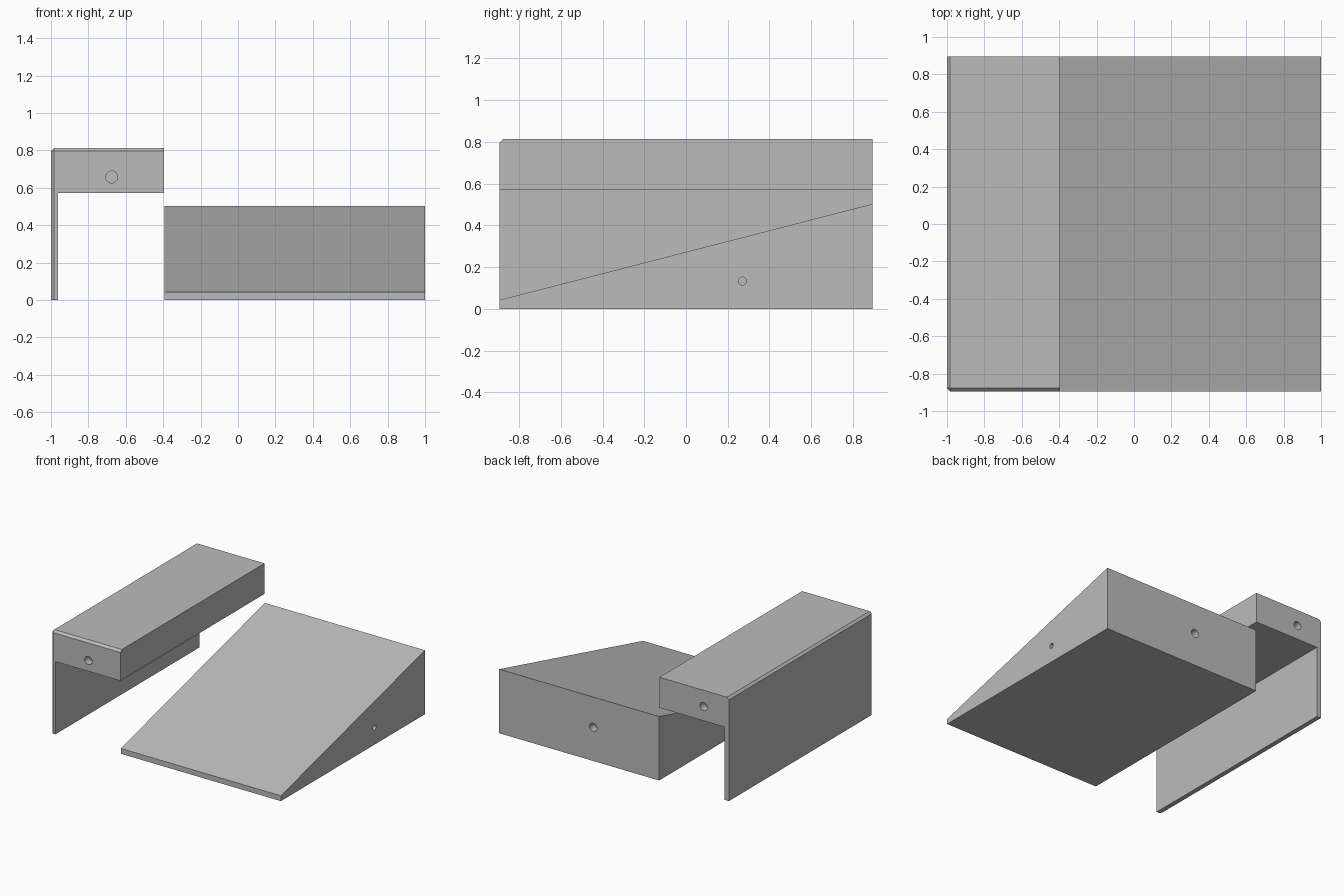
import bpy, bmesh, math
from mathutils import Vector

if "Cube" in bpy.data.objects:
    bpy.data.objects.remove(bpy.data.objects["Cube"])

HALF_Y = 0.895
GREY = (0.5, 0.5, 0.5, 1)

grey = bpy.data.materials.new("plain grey")
grey.use_nodes = True
grey.diffuse_color = GREY
grey.node_tree.nodes["Principled BSDF"].inputs["Base Color"].default_value = GREY


def extrude(name, profile, along, chamfer=0, chamfer_test=None):
    """Prism from a closed profile of points, pushed by a vector."""
    bm = bmesh.new()
    face = bm.faces.new([bm.verts.new(p) for p in profile])
    moved = bmesh.ops.extrude_face_region(bm, geom=[face])["geom"]
    bmesh.ops.translate(bm, vec=along, verts=[v for v in moved if isinstance(v, bmesh.types.BMVert)])
    bmesh.ops.recalc_face_normals(bm, faces=bm.faces)
    if chamfer:
        edges = [e for e in bm.edges if chamfer_test(e)]
        bmesh.ops.bevel(bm, geom=edges, offset=chamfer, segments=1, profile=0.5, affect='EDGES')
    mesh = bpy.data.meshes.new(name)
    bm.to_mesh(mesh)
    bm.free()
    obj = bpy.data.objects.new(name, mesh)
    bpy.context.collection.objects.link(obj)
    mesh.materials.append(grey)
    return obj


def drill(obj, name, centre, axis, radius, depth=0.06):
    """Blind round hole centred on a face."""
    bpy.ops.mesh.primitive_cylinder_add(
        vertices=32, radius=radius, depth=2 * depth, location=centre,
        rotation=Vector(axis).to_track_quat('Z', 'Y').to_euler())
    cutter = bpy.context.object
    cutter.name = name
    cutter.data.materials.append(grey)
    mod = obj.modifiers.new(name, 'BOOLEAN')
    mod.object, mod.operation, mod.solver = cutter, 'DIFFERENCE', 'EXACT'
    bpy.context.view_layer.objects.active = obj
    bpy.ops.object.modifier_apply(modifier=name)
    bpy.data.objects.remove(cutter)


# Sloping wedge
LEFT, RIGHT = -0.393, 1.0
wedge = extrude("wedge_ramp", [(LEFT, -HALF_Y, 0), (LEFT, HALF_Y, 0),
                               (LEFT, HALF_Y, 0.503), (LEFT, -HALF_Y, 0.042)],
                (RIGHT - LEFT, 0, 0))
drill(wedge, "wedge_side_hole", (RIGHT, 0.27, 0.133), (1, 0, 0), 0.019)
drill(wedge, "wedge_back_hole", (0.18, HALF_Y, 0.265), (0, 1, 0), 0.032)

# Bracket with a thick top and a thin hanging wall
TOP, UNDER, INNER, END = 0.813, 0.573, -0.963, -0.396


def outer_edge(e):
    """Edges shared by two of the outer wall, the front and the top."""
    a, b = (v.co for v in e.verts)
    on = [all(abs(p[i] - value) < 1e-4 for p in (a, b))
          for i, value in ((0, -1), (1, -HALF_Y), (2, TOP))]
    return sum(on) == 2


bracket = extrude("bracket", [(x, -HALF_Y, z) for x, z in (
    (-1, 0), (INNER, 0), (INNER, UNDER), (END, UNDER), (END, TOP), (-1, TOP))],
    (0, 2 * HALF_Y, 0), 0.017, outer_edge)
drill(bracket, "bracket_front_hole", (-0.676, -HALF_Y, 0.658), (0, 1, 0), 0.032)
drill(bracket, "bracket_back_hole", (-0.78, HALF_Y, 0.685), (0, 1, 0), 0.032)

# Smooth hole walls, crisp edges
for obj in (wedge, bracket):
    bpy.ops.object.select_all(action='DESELECT')
    obj.select_set(True)
    bpy.context.view_layer.objects.active = obj
    bpy.ops.object.shade_smooth_by_angle(angle=math.radians(30))
